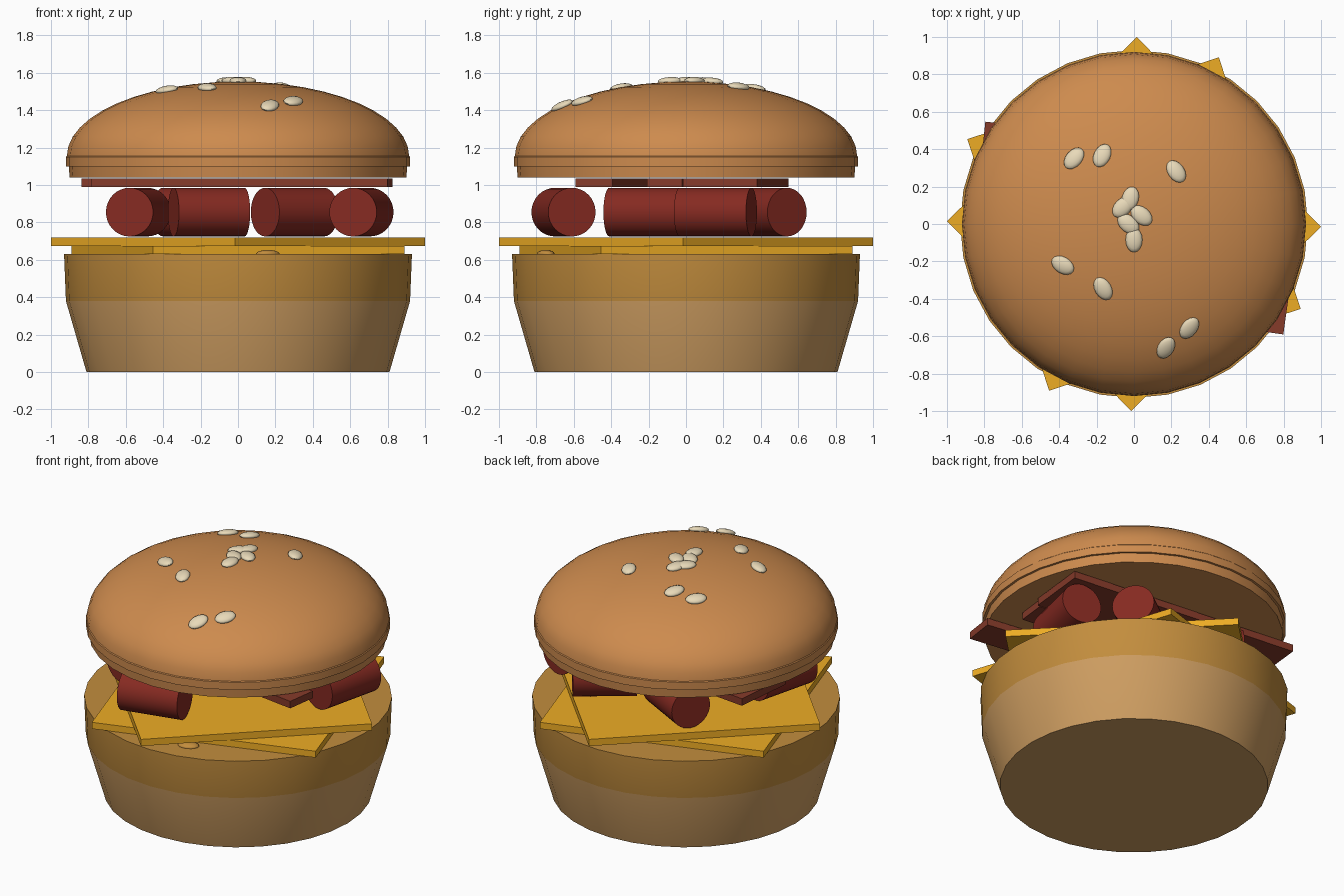
import bpy, bmesh, math
from mathutils import Vector, Matrix

if "Cube" in bpy.data.objects:
    bpy.data.objects.remove(bpy.data.objects["Cube"])


def material(name, r, g, b):
    m = bpy.data.materials.new(name)
    m.diffuse_color = (r ** 2.2, g ** 2.2, b ** 2.2, 1)
    m.use_nodes = True
    m.node_tree.nodes["Principled BSDF"].inputs["Base Color"].default_value = m.diffuse_color
    return m


CRUST = material("crust", 0.80, 0.54, 0.31)
CRUMB = material("crumb", 0.80, 0.61, 0.38)
EDGE = material("crumb_edge", 0.76, 0.55, 0.25)
CHEESE = material("cheese", 0.93, 0.67, 0.16)
SAUSAGE = material("sausage", 0.52, 0.18, 0.15)
BACON = material("bacon", 0.52, 0.24, 0.18)
SEED = material("seed", 0.91, 0.85, 0.72)


def finish(bm, name, mats, smooth=None):
    bmesh.ops.recalc_face_normals(bm, faces=bm.faces)
    mesh = bpy.data.meshes.new(name)
    bm.to_mesh(mesh)
    bm.free()
    for m in mats:
        mesh.materials.append(m)
    ob = bpy.data.objects.new(name, mesh)
    bpy.context.collection.objects.link(ob)
    if smooth:
        bpy.ops.object.select_all(action='DESELECT')
        ob.select_set(True)
        bpy.context.view_layer.objects.active = ob
        bpy.ops.object.shade_smooth_by_angle(angle=math.radians(smooth))
    return ob


def lathe(name, profile, mats, mat_of_row=lambda i: 0, n=32):
    """Revolve (radius, z) points; radius 0 becomes a single pole."""
    bm = bmesh.new()
    rings = []
    for r, z in profile:
        count = 1 if r == 0 else n
        rings.append([bm.verts.new((r * math.cos(2 * math.pi * k / n),
                                    r * math.sin(2 * math.pi * k / n), z))
                      for k in range(count)])
    for i, (a, b) in enumerate(zip(rings, rings[1:])):
        for k in range(n):
            j = (k + 1) % n
            quad = [a[k % len(a)], a[j % len(a)], b[j % len(b)], b[k % len(b)]]
            bm.faces.new(list(dict.fromkeys(quad))).material_index = mat_of_row(i)
    return finish(bm, name, mats, 25)


def slab(name, x, y, z0, z1, length, width, angle, mat):
    bm = bmesh.new()
    bmesh.ops.create_cube(bm, size=1, matrix=Matrix.Translation((x, y, (z0 + z1) / 2))
                          @ Matrix.Rotation(math.radians(angle), 4, 'Z')
                          @ Matrix.Diagonal((length, width, z1 - z0, 1)))
    return finish(bm, name, [mat])


# Bottom bun: tapered base, nearly straight upper band
lathe("bottom_bun", [(0, 0), (0.81, 0), (0.92, 0.38), (0.93, 0.63), (0, 0.63)],
      [CRUMB, EDGE], lambda i: 1 if i >= 2 else 0)

# Two square cheese slices, turned against each other
slab("cheese_lower", 0, 0, 0.632, 0.675, 1.414, 1.414, 18, CHEESE)
slab("cheese_upper", 0, 0, 0.675, 0.72, 1.414, 1.414, 44.1, CHEESE)

# Sausage pieces lying on the cheese (end to end)
for i, (x0, y0, x1, y1) in enumerate([
        (-0.58, -0.41, -0.485, -0.03), (-0.345, -0.70, 0.035, -0.61),
        (0.145, 0.31, 0.46, 0.54), (0.615, -0.035, 0.705, 0.35),
        (-0.40, 0.52, -0.06, 0.34)]):
    d = Vector((x1 - x0, y1 - y0, 0))
    bm = bmesh.new()
    bmesh.ops.create_cone(
        bm, cap_ends=True, segments=32, radius1=0.13, radius2=0.13, depth=d.length,
        matrix=Matrix.Translation(((x0 + x1) / 2, (y0 + y1) / 2, 0.855))
        @ d.to_track_quat('Z', 'Y').to_matrix().to_4x4())
    finish(bm, f"sausage_{i + 1}", [SAUSAGE], 30)

# Bacon strips under the top bun
slab("bacon_front", 0.02, -0.38, 0.988, 1.035, 1.60, 0.20, -8, BACON)
slab("bacon_middle", -0.03, -0.03, 0.988, 1.035, 1.50, 0.19, -6.5, BACON)
slab("bacon_back", -0.025, 0.265, 0.988, 1.035, 1.59, 0.40, -6, BACON)

# Top bun: flat underside, two small ledges and a dome
DOME_R, DOME_Z, DOME_H = 0.915, 1.155, 0.398
dome = [(DOME_R * math.cos(t), DOME_Z + DOME_H * math.sin(t))
        for t in (math.pi / 2 * k / 12 for k in range(12))] + [(0, DOME_Z + DOME_H)]
lathe("top_bun", [(0, 1.04), (0.90, 1.04), (0.905, 1.10), (0.92, 1.10), (0.92, 1.15)] + dome,
      [CRUST])


def seed(name, loc, normal, angle, mat):
    a = math.radians(angle)
    tilt = Vector((0, 0, 1)).rotation_difference(normal).to_matrix().to_4x4()
    bm = bmesh.new()
    bmesh.ops.create_uvsphere(
        bm, u_segments=16, v_segments=8, radius=1,
        matrix=Matrix.Translation(loc) @ tilt @ Matrix.Rotation(a, 4, 'Z')
        @ Matrix.Diagonal((0.066, 0.045, 0.021, 1)))
    finish(bm, name, [mat], 60)


# Sesame seeds on the dome, laid along its slope (x, y, turn)
for i, (x, y, ang) in enumerate([
        (-0.32, 0.35, 50), (-0.17, 0.365, 65), (0.225, 0.28, -55), (-0.38, -0.22, -30),
        (-0.165, -0.345, -60), (0.295, -0.555, 55), (0.17, -0.66, 65), (-0.02, 0.135, 75),
        (-0.06, 0.09, 45), (0.04, 0.045, -40), (-0.03, 0, -40), (0, -0.085, 90)]):
    h = math.sqrt(1 - (x * x + y * y) / DOME_R ** 2)
    n = Vector((x / DOME_R ** 2, y / DOME_R ** 2, h / DOME_H)).normalized()
    seed(f"sesame_seed_{i + 1}", Vector((x, y, DOME_Z + DOME_H * h)) + n * 0.005, n, ang, SEED)

# Loose crumb on the bottom bun
seed("crumb_bump", Vector((0.16, -0.75, 0.632)), Vector((0, 0, 1)), 20, EDGE)
